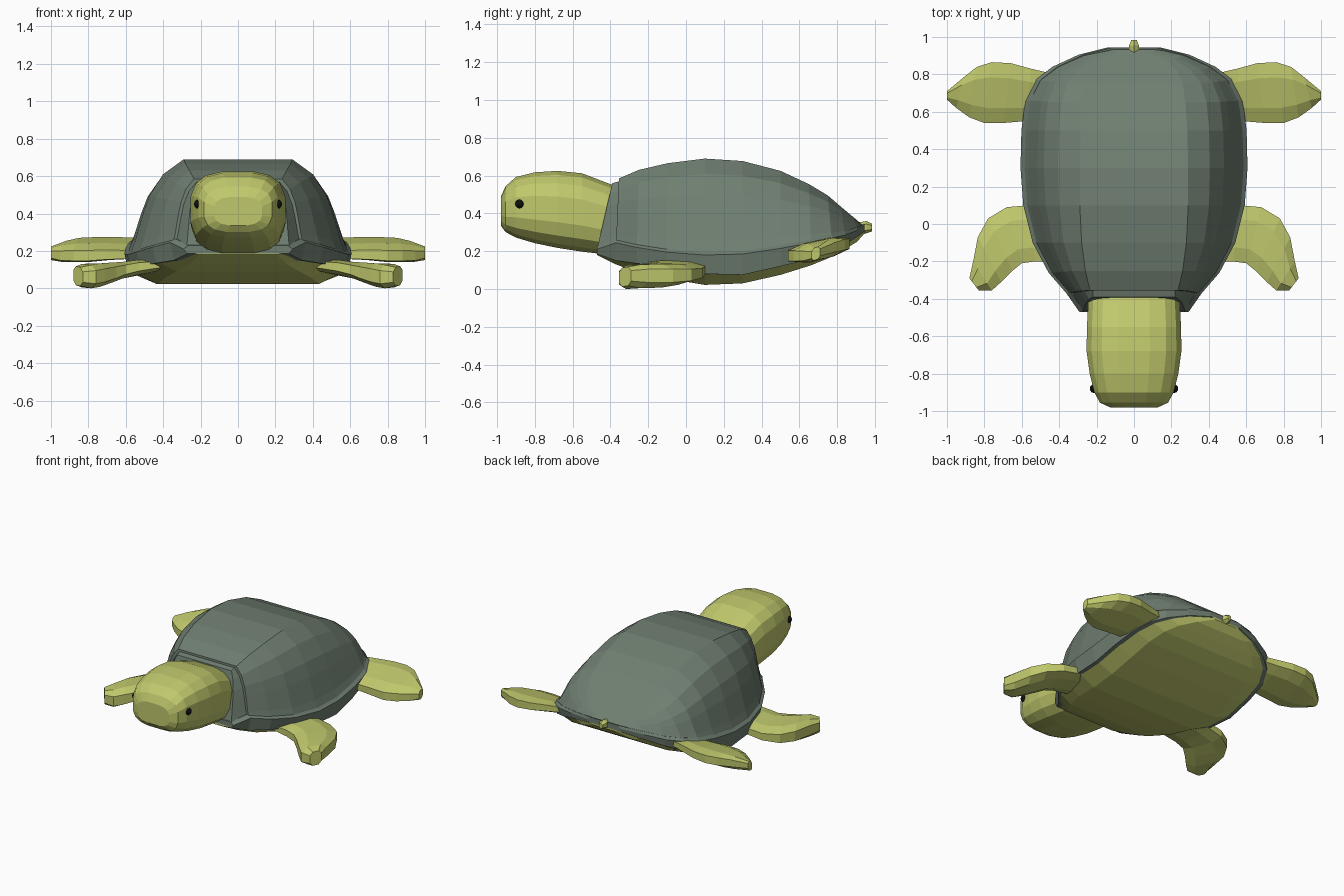
import bpy, bmesh, math

if "Cube" in bpy.data.objects:
    bpy.data.objects.remove(bpy.data.objects["Cube"])


def material(name, color):
    m = bpy.data.materials.new(name)
    m.diffuse_color = (*color, 1)
    m.use_nodes = True
    m.node_tree.nodes["Principled BSDF"].inputs["Base Color"].default_value = m.diffuse_color
    return m


SHELL = material("shell_green", (0.16, 0.21, 0.165))
SKIN = material("skin_olive", (0.53, 0.58, 0.15))
BLACK = material("eye_black", (0.005, 0.005, 0.005))


def loft(name, rings, mat):
    """Closed rings joined in order, both ends capped."""
    bm = bmesh.new()
    rows = [[bm.verts.new(p) for p in r] for r in rings]
    n = len(rows[0])
    for a, b in zip(rows, rows[1:]):
        for i in range(n):
            j = (i + 1) % n
            bm.faces.new((a[i], a[j], b[j], b[i]))
    bm.faces.new(rows[0])
    bm.faces.new(rows[-1])
    bmesh.ops.recalc_face_normals(bm, faces=bm.faces)
    me = bpy.data.meshes.new(name)
    bm.to_mesh(me)
    bm.free()
    me.materials.append(mat)
    ob = bpy.data.objects.new(name, me)
    bpy.context.collection.objects.link(ob)
    return ob


def mirrored(half):
    """Half ring starting and ending on x = 0, completed on the other side."""
    return half + [(-x, y, z) for x, y, z in reversed(half) if x > 0]


# Body stations: top y, base y, half width, flat top half width,
# top z, dome base z, rim bottom z, belly z
FRONT = (-.39, -.47, .275, .22, .56, .215, .185, .18)
BODY = [
    (-.355, -.37, .345, .235, .585, .25, .15, .13),
    (-.25, -.26, .44, .26, .63, .225, .135, .09),
    (-.10, -.10, .525, .28, .665, .2, .12, .055),
    (.10, .10, .575, .29, .69, .185, .08, .022),
    (.30, .30, .59, .29, .677, .19, .075, .03),
    (.50, .50, .585, .285, .625, .22, .12, .075),
    (.65, .66, .565, .275, .555, .25, .16, .125),
    (.75, .77, .51, .26, .495, .275, .2, .17),
    (.82, .84, .42, .23, .435, .29, .235, .21),
    (.88, .905, .28, .17, .385, .315, .275, .25),
    (.915, .945, .12, .08, .355, .33, .305, .295),
]
# Dome side profile: outward fraction, height fraction
SIDE = [(0, 1), (.39, .84), (.64, .62), (.76, .43), (.92, .12), (1, 0)]


def dome_ring(s, inset=0.0):
    yt, yb, w, f, zt, zb = s[:6]
    pts = [(0, yt, zt - inset)]
    for t, h in SIDE:
        pts.append((f + (w - f) * t - inset, yb + (yt - yb) * h,
                    zb + (zt - zb) * h - inset * h))
    return mirrored(pts + [(0, yb, zb)])


def rim_ring(s):
    y, w, zb, zl = s[1], s[2], s[5], s[6]
    return mirrored([(0, y, zb + .015), (w - .01, y, zb + .015),
                     (w + .017, y, zb - .005), (w * .99, y, zl), (0, y, zl)])


def belly_ring(s):
    y, w, zl, zb = s[1], s[2], s[6], s[7]
    return mirrored([(0, y, zl + .01), (w * .98, y, zl + .01),
                     (w * .75, y, zb), (0, y, zb)])


loft("shell_dome", [dome_ring(s) for s in BODY], SHELL)
loft("shell_collar", [dome_ring(FRONT), dome_ring(BODY[0], .015),
                      dome_ring(BODY[1], .03)], SHELL)
loft("shell_rim", [rim_ring(s) for s in [FRONT] + BODY], SHELL)
loft("belly", [belly_ring(s) for s in [FRONT] + BODY], SKIN)

# Head: y, half width, bottom z, top z with squarish round sections
HEAD = [(-.98, .13, .335, .49), (-.955, .185, .30, .545), (-.90, .215, .27, .595),
        (-.80, .24, .24, .62), (-.68, .257, .215, .628), (-.55, .255, .195, .615),
        (-.42, .248, .18, .565), (-.32, .235, .18, .53)]


def round_ring(y, w, z0, z1, n=16, power=.68):
    ring = []
    for i in range(n):
        a = 2 * math.pi * (i + .5) / n
        c, s = math.cos(a), math.sin(a)
        ring.append((w * math.copysign(abs(c) ** power, c), y,
                     (z0 + z1) / 2 + (z1 - z0) / 2 * math.copysign(abs(s) ** power, s)))
    return ring


loft("head", [round_ring(*h) for h in HEAD], SKIN)

# Flipper stations: first edge x, y, z; second edge x, y, z; thickness
FRONT_FLIPPER = [
    (.42, .12, .13, .40, -.20, .14, .06),
    (.57, .10, .11, .53, -.20, .125, .08),
    (.68, .09, .095, .60, -.21, .11, .09),
    (.78, .03, .085, .65, -.25, .095, .11),
    (.835, -.07, .08, .71, -.31, .08, .125),
    (.86, -.20, .08, .76, -.355, .07, .125),
    (.88, -.29, .08, .83, -.355, .07, .10),
]
BACK_FLIPPER = [
    (.42, .80, .255, .45, .56, .18, .06),
    (.55, .83, .25, .58, .55, .18, .08),
    (.66, .86, .245, .70, .54, .18, .09),
    (.76, .865, .24, .80, .54, .175, .10),
    (.84, .84, .235, .88, .57, .175, .10),
    (.91, .785, .22, .95, .62, .175, .09),
    (1.0, .71, .195, 1.0, .665, .18, .065),
]


def flipper(name, stations, side):
    rings = []
    for x0, y0, z0, x1, y1, z1, t in stations:
        ring = []
        # Eight points: thin at the edges, full thickness inside
        for k, h in [(0, .28), (.25, .5), (.75, .5), (1, .28),
                     (1, -.28), (.75, -.5), (.25, -.5), (0, -.28)]:
            ring.append((side * (x0 + (x1 - x0) * k), y0 + (y1 - y0) * k,
                         z0 + (z1 - z0) * k + t * h))
        rings.append(ring)
    low = min(p[2] for r in rings for p in r)
    if low < .03:  # front flippers touch the ground
        rings = [[(x, y, z - low) for x, y, z in r] for r in rings]
    loft(name, rings, SKIN)


for side, label in ((1, "right"), (-1, "left")):
    flipper("front_flipper_" + label, FRONT_FLIPPER, side)
    flipper("back_flipper_" + label, BACK_FLIPPER, side)
    # Eyes
    bpy.ops.mesh.primitive_uv_sphere_add(segments=10, ring_count=6, radius=.024,
                                         location=(side * .213, -.88, .45))
    eye = bpy.context.object
    eye.name = "eye_" + label
    eye.data.materials.append(BLACK)

# Tail: small stub behind the shell
loft("tail", [round_ring(y, w, z0, z1, 6, 1) for y, w, z0, z1 in
              [(.90, .035, .28, .35), (.955, .03, .295, .36), (.985, .016, .305, .345)]], SKIN)
